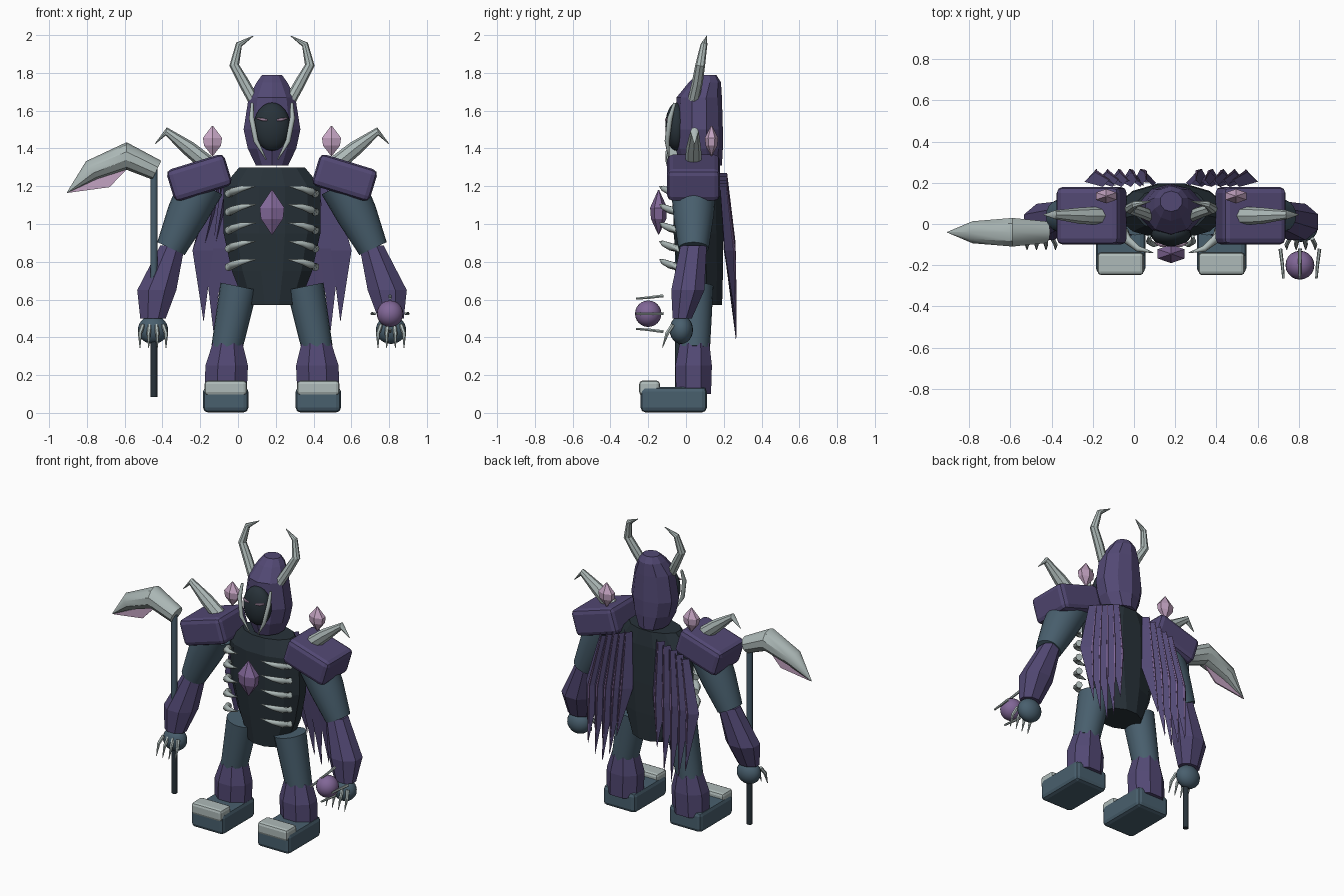
import bpy, bmesh, math
from mathutils import Vector, Matrix

if "Cube" in bpy.data.objects:
    bpy.data.objects.remove(bpy.data.objects["Cube"])

CX = 0.18  # body's centre line


def material(name, rgb):
    m = bpy.data.materials.new(name)
    m.diffuse_color = (*rgb, 1)
    m.use_nodes = True
    m.node_tree.nodes["Principled BSDF"].inputs["Base Color"].default_value = m.diffuse_color
    return m


PURPLE = material("deep purple", (0.085, 0.066, 0.175))
SLATE = material("slate blue", (0.066, 0.115, 0.155))
DARK = material("dark slate", (0.021, 0.032, 0.041))
BONE = material("pale bone", (0.42, 0.49, 0.48))
PINK = material("pale pink", (0.55, 0.37, 0.54))
MAUVE = material("mauve", (0.22, 0.135, 0.31))


def finish(name, bm, mat, smooth=None):
    bmesh.ops.recalc_face_normals(bm, faces=bm.faces)
    me = bpy.data.meshes.new(name)
    bm.to_mesh(me)
    bm.free()
    ob = bpy.data.objects.new(name, me)
    bpy.context.collection.objects.link(ob)
    me.materials.append(mat)
    if smooth:
        bpy.ops.object.select_all(action='DESELECT')
        ob.select_set(True)
        bpy.context.view_layer.objects.active = ob
        bpy.ops.object.shade_smooth_by_angle(angle=math.radians(smooth))
    return ob


def skin(bm, rings):
    """Bridge equal rings of points and cap both ends."""
    vs = [[bm.verts.new(p) for p in r] for r in rings]
    n = len(vs[0])
    for a, b in zip(vs, vs[1:]):
        for i in range(n):
            bm.faces.new((a[i], a[(i + 1) % n], b[(i + 1) % n], b[i]))
    bm.faces.new(vs[0])
    bm.faces.new(vs[-1])


def loft(name, rings, n, mat, smooth=None):
    """Horizontal ellipse rings given as (x, y, z, rx, ry)."""
    bm = bmesh.new()
    turn = [2 * math.pi * (i + 0.5) / n for i in range(n)]
    skin(bm, [[(x + rx * math.cos(t), y + ry * math.sin(t), z) for t in turn]
              for x, y, z, rx, ry in rings])
    return finish(name, bm, mat, smooth)


def tube(name, path, radii, n, mat, smooth=None):
    """Round section swept along a path with a radius at each point."""
    pts = [Vector(p) for p in path]
    rings = []
    for i, p in enumerate(pts):
        d = (pts[min(i + 1, len(pts) - 1)] - pts[max(i - 1, 0)]).normalized()
        ref = Vector((0, 1, 0)) if abs(d.y) < 0.8 else Vector((0, 0, 1))
        u = d.cross(ref).normalized()
        v = d.cross(u)
        rings.append([p + radii[i] * (u * math.cos(2 * math.pi * k / n) + v * math.sin(2 * math.pi * k / n))
                      for k in range(n)])
    bm = bmesh.new()
    skin(bm, rings)
    return finish(name, bm, mat, smooth)


def box(name, centre, size, mat, bevel=0.025, tilt=0):
    bm = bmesh.new()
    bmesh.ops.create_cube(bm, size=1)
    bmesh.ops.scale(bm, vec=size, verts=bm.verts)
    bmesh.ops.bevel(bm, geom=bm.edges[:], offset=bevel, segments=2, profile=0.5, affect='EDGES')
    bmesh.ops.transform(bm, matrix=Matrix.Translation(centre) @ Matrix.Rotation(tilt, 4, 'Y'), verts=bm.verts)
    return finish(name, bm, mat)


def ball(name, centre, size, mat, smooth=50):
    bm = bmesh.new()
    bmesh.ops.create_uvsphere(bm, u_segments=20, v_segments=12, radius=1)
    bmesh.ops.transform(bm, matrix=Matrix.Translation(centre) @ Matrix.Diagonal((*size, 1)), verts=bm.verts)
    return finish(name, bm, mat, smooth)


def gem(name, x, y, z0, z1, r, mat, ry=None):
    h, ry = z1 - z0, ry or r
    return loft(name, [(x, y, z0, .003, .003), (x, y, z0 + .35 * h, r * .9, ry * .9),
                       (x, y, z0 + .6 * h, r, ry), (x, y, z1, .003, .003)], 6, mat)


# Torso and hood
loft("torso", [(CX, .08, .57, .145, .115), (CX, .075, .75, .22, .125), (CX, .065, .95, .265, .135),
               (CX, .06, 1.2, .265, .135), (CX, .07, 1.3, .18, .11)], 12, DARK)
loft("hood", [(CX, .08, 1.31, .09, .11), (CX, .07, 1.4, .135, .125), (CX, .07, 1.5, .158, .125),
              (CX, .07, 1.67, .13, .12), (CX, .10, 1.75, .085, .085), (CX, .11, 1.79, .055, .05)], 10, PURPLE)
ball("face", (CX, -.05, 1.515), (.097, .06, .128), DARK)
gem("chest_gem", CX, -.145, .945, 1.18, .075, MAUVE, .045)

for s, side in ((-1, "right"), (1, "left")):
    def P(x, y, z):
        return (CX + s * x, y, z)

    # Head details
    tube(side + "_eye", [P(.025, -.107, 1.55), P(.05, -.104, 1.553), P(.08, -.09, 1.56)],
         [.004, .008, .004], 6, PINK)
    tube(side + "_face_tusk", [P(.105, -.06, 1.64), P(.108, -.085, 1.56), P(.085, -.1, 1.44), P(.03, -.09, 1.34)],
         [.008, .014, .013, .003], 8, BONE, 50)
    tube(side + "_head_horn", [P(.10, .04, 1.66), P(.15, .06, 1.75), P(.2, .075, 1.84), P(.175, .095, 1.95),
                               P(.1, .11, 1.995)], [.03, .029, .026, .018, .002], 8, BONE)

    # Ribs curling forward from the chest
    for i in range(5):
        z = 1.17 - i * .097
        tube(f"{side}_rib_{i + 1}", [P(.23, -.03, z - .01), P(.21, -.08, z), P(.16, -.12, z + .018),
                                     P(.085, -.14, z + .03)], [.022, .021, .015, .002], 8, BONE, 50)

    # Shoulder guard with horn and crystal
    box(side + "_shoulder_guard", P(.385, .04, 1.245), (.32, .28, .175), PURPLE, .03, s * math.radians(17))
    tube(side + "_shoulder_horn", [P(.33, .04, 1.31), P(.44, .04, 1.4), P(.56, .045, 1.49), P(.618, .045, 1.425)],
         [.045, .04, .022, .002], 8, BONE, 40)
    gem(side + "_shoulder_crystal", CX + s * .315, .135, 1.36, 1.52, .058, PINK, .035)

    # Arm and hand
    tube(side + "_upper_arm", [P(.37, .04, 1.21), P(.45, .04, 1.05), P(.535, .04, .87)],
         [.12, .108, .08], 20, SLATE, 40)
    loft(side + "_forearm", [P(.527, .04, .885) + (.07, .075), P(.61, .01, .65) + (.112, .095),
                             P(.63, -.02, .5) + (.073, .055)], 8, PURPLE)
    ball(side + "_hand", P(.63, -.025, .44), (.08, .062, .075), SLATE)
    for k in range(4):
        x = .63 + (k - 1.5) * .036
        tip = .63 + (k - 1.5) * .046
        tube(f"{side}_claw_{k + 1}", [P(x, -.07, .465), P(tip, -.1, .42), P(tip, -.125, .345)],
             [.012, .011, .002], 6, BONE)

    # Leg and foot
    tube(side + "_thigh", [P(.175, .045, .67), P(.24, .045, .34)], [.1, .082], 20, SLATE, 40)
    loft(side + "_shin", [P(.235, .045, .37) + (.085, .085), P(.24, .04, .25) + (.122, .105),
                          P(.245, .04, .1) + (.12, .1)], 8, PURPLE)
    box(side + "_foot", P(.245, -.065, .07), (.24, .35, .135), SLATE)
    box(side + "_toe_cap", P(.245, -.193, .132), (.225, .11, .078), BONE, .018)

    # Pleated cape blades, each folded along a light spine
    lengths = (.58, .44, .38, .42, .48)
    for i in range(5):
        top = .12 + i * .045
        mid = .125 + i * .06
        end = .15 + i * .053
        zt, z1 = 1.27 - i * .018, lengths[i]
        zm = .9 - i * .01
        bm = bmesh.new()
        v = [bm.verts.new(P(*c)) for c in (
            (top - .03, .185, zt), (top, .215, zt), (top + .03, .18, zt),
            (mid - .052, .2, zm), (mid, .255, zm), (mid + .056, .205, zm), (end, .265, z1))]
        for f in ((0, 1, 4, 3), (1, 2, 5, 4), (3, 4, 6), (4, 5, 6), (0, 3, 5, 2, 1), (3, 6, 5)):
            bm.faces.new([v[j] for j in f])
        finish(f"{side}_cape_blade_{i + 1}", bm, PURPLE)
        tube(f"{side}_cape_spine_{i + 1}", [P(top, .215, zt), P(mid, .256, zm), P(end, .266, z1 + .02)],
             [.003, .007, .002], 5, MAUVE)

# Scythe: two-part shaft, curved blade and thin edge
tube("shaft_upper", [(-.445, -.04, .45), (-.445, -.04, 1.31)], [.019, .019], 10, SLATE, 50)
tube("shaft_lower", [(-.445, -.04, .085), (-.445, -.04, .45)], [.018, .018], 10, DARK, 50)
tube("scythe_blade", [(-.43, -.04, 1.285), (-.59, -.04, 1.36), (-.775, -.04, 1.285), (-.905, -.04, 1.165)],
     [.055, .073, .056, .002], 10, BONE, 35)
bm = bmesh.new()
edge = ((-.57, 1.31), (-.68, 1.195), (-.9, 1.165), (-.77, 1.27))
skin(bm, [[(x, y, z) for x, z in edge] for y in (-.044, -.036)])
finish("scythe_edge", bm, PINK)

# Orb held by four prongs
ball("orb", (.805, -.2, .525), (.07, .07, .07), MAUVE)
for k in range(4):
    c, s = math.cos(k * math.pi / 2), math.sin(k * math.pi / 2)
    tube(f"orb_prong_{k + 1}", [(.805 + c * r, y, .525 + s * r) for r, y in ((.095, -.12), (.085, -.2), (.08, -.265))],
         [.009, .008, .006], 6, BONE)
